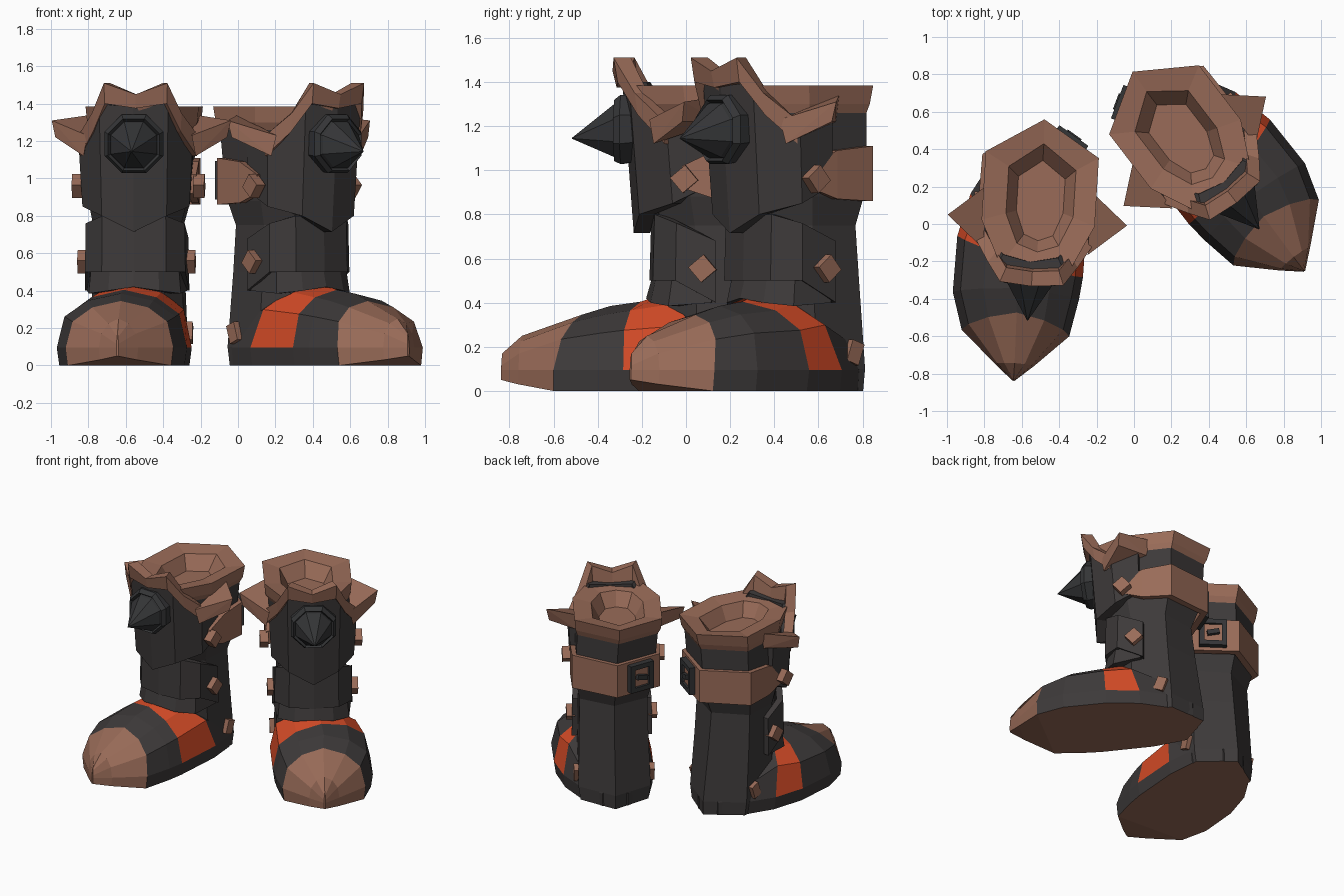
import bpy, bmesh, math
from mathutils import Matrix, Vector

if "Cube" in bpy.data.objects:
    bpy.data.objects.remove(bpy.data.objects["Cube"])


def mat(name, r, g, b):
    m = bpy.data.materials.new(name)
    m.diffuse_color = (r, g, b, 1)
    m.use_nodes = True
    m.node_tree.nodes["Principled BSDF"].inputs["Base Color"].default_value = m.diffuse_color
    return m


DARK = mat("dark leather", 0.047, 0.042, 0.042)
BROWN = mat("brown leather", 0.32, 0.148, 0.098)
ORANGE = mat("orange trim", 0.66, 0.07, 0.02)
IRON = mat("dark iron", 0.034, 0.035, 0.037)

# The boot is modelled toe to -y, outer side to -x; the second boot is its mirror image
BOOTS = {
    "left": Matrix.Translation((-0.5, 0.13, 0)) @ Matrix.Rotation(math.radians(-3.5), 4, 'Z'),
    "right": Matrix.Translation((0.25, 0.47, 0)) @ Matrix.Rotation(math.radians(37.5), 4, 'Z')
    @ Matrix.Scale(-1, 4, (1, 0, 0)),
}


def finish(name, bm, mats):
    for side, m in BOOTS.items():
        b = bm.copy()
        b.transform(m)
        bmesh.ops.recalc_face_normals(b, faces=b.faces)
        me = bpy.data.meshes.new(side + "_" + name)
        b.to_mesh(me)
        b.free()
        for x in mats:
            me.materials.append(x)
        bpy.context.collection.objects.link(bpy.data.objects.new(side + "_" + name, me))
    bm.free()


def loft(name, rings, mats, rule=None, first_cap=0):
    """Skin closed rings of equal size and cap both ends; rule(ring, point) gives the material."""
    bm = bmesh.new()
    vs = [[bm.verts.new(p) for p in r] for r in rings]
    n = len(rings[0])
    for i in range(len(vs) - 1):
        for j in range(n):
            k = (j + 1) % n
            f = bm.faces.new((vs[i][j], vs[i][k], vs[i + 1][k], vs[i + 1][j]))
            f.material_index = rule(i, j) if rule else 0
    bm.faces.new(vs[0]).material_index = first_cap
    bm.faces.new(vs[-1])
    finish(name, bm, mats)


def hull(name, pts, m):
    bm = bmesh.new()
    for p in pts:
        bm.verts.new(p)
    bmesh.ops.convex_hull(bm, input=bm.verts)
    finish(name, bm, [m])


def band(name, half, m, inner=0.85, taper=1.0, cx=0.0):
    """Curved plate from half a path of (x, y, bottom, top), mirrored about cx, with thickness."""
    path = half + [(-x, y, a, b) for x, y, a, b in reversed(half) if x != 0]
    tx = (1 + taper) / 2
    loft(name, [[(cx + x, y, b), (cx + x * tx, y * taper, a),
                 (cx + x * inner * tx, y * inner * taper, a), (cx + x * inner, y * inner, b)]
                for x, y, a, b in path], [m])


def block(name, centre, size, rot, m):
    bm = bmesh.new()
    bmesh.ops.create_cube(bm, size=1, matrix=Matrix.Translation(centre) @ rot
                          @ Matrix.Diagonal((*size, 1)))
    finish(name, bm, [m])


def section(cx, w, back, front, z):
    """Eight-sided shaft outline."""
    return [(cx + x * w, y, z) for x, y in [
        (0, back), (-1, back * 0.56), (-1, front * 0.3), (-0.62, front * 0.86),
        (0, front), (0.62, front * 0.86), (1, front * 0.3), (1, back * 0.56)]]


# Shaft
loft("shaft", [section(*p) for p in [
    (-0.03, 0.235, 0.385, -0.2, 0.0), (-0.03, 0.25, 0.385, -0.2, 0.1),
    (-0.035, 0.24, 0.33, -0.25, 0.5), (-0.035, 0.235, 0.30, -0.26, 0.75),
    (-0.03, 0.265, 0.35, -0.32, 0.88), (-0.02, 0.275, 0.38, -0.37, 1.1),
    (-0.01, 0.28, 0.385, -0.37, 1.26)]], [DARK, BROWN], first_cap=1)

# Top rim with sunken opening
loft("top_rim", [section(*p) for p in [
    (-0.01, 0.28, 0.385, -0.37, 1.26), (-0.005, 0.295, 0.405, -0.39, 1.30),
    (-0.005, 0.303, 0.43, -0.42, 1.385),
    (0, 0.18, 0.30, -0.28, 1.365), (0, 0.125, 0.21, -0.22, 1.265)]], [BROWN])

# Foot: sections from toe to heel; toe cap, dark vamp, orange stripe, heel
foot = []
for y, cx, w, h, z0, shift, shear in [
        (-0.975, -0.085, 0.006, 0.17, 0.05, 0.005, 0), (-0.89, -0.085, 0.105, 0.25, 0.03, 0.01, 0),
        (-0.72, -0.09, 0.288, 0.345, 0.0, 0.11, 0), (-0.52, -0.10, 0.338, 0.385, 0.0, 0.04, 0),
        (-0.31, -0.09, 0.342, 0.405, 0.0, -0.03, -0.09),
        (-0.01, -0.06, 0.315, 0.44, 0.0, -0.22, -0.02),
        (0.18, -0.03, 0.25, 0.3, 0.0, 0, 0), (0.33, -0.03, 0.09, 0.15, 0.0, 0, 0)]:
    half = [(0.96, z0, 0), (1, 0.095, 0), (0.88, 0.68 * h, 0.3), (0.52, 0.9 * h, 0.7)]
    foot.append([(cx + w * a, y + shift * s + shear * a, z) for a, z, s in half]
                + [(cx, y + shift, h)]
                + [(cx - w * a, y + shift * s - shear * a, z) for a, z, s in reversed(half)])


def foot_rule(i, j):
    if j == 8 or i < 2:          # underside and toe cap
        return 1
    return 2 if i == 4 and 1 <= j <= 6 else 0


loft("foot", foot, [DARK, BROWN, ORANGE], foot_rule, first_cap=1)

# Front plates: ankle cuff, lower shin, upper shin
band("ankle_cuff", [(-0.255, 0.0, 0.40, 0.5), (-0.235, -0.18, 0.385, 0.52),
                    (-0.13, -0.26, 0.40, 0.52), (0, -0.285, 0.42, 0.52)], DARK, 0.75, 1.1, -0.04)
band("lower_shin_plate", [(-0.275, 0.02, 0.40, 0.68), (-0.265, -0.16, 0.5, 0.76),
                          (-0.17, -0.265, 0.5, 0.8), (0, -0.29, 0.5, 0.8)],
     DARK, 0.85, 1.03, -0.04)
band("upper_shin_plate", [(-0.305, -0.01, 0.93, 1.28), (-0.305, -0.2, 0.85, 1.17),
                          (-0.185, -0.38, 0.80, 1.4), (0, -0.42, 0.715, 1.38)],
     DARK, 0.8, 0.88, -0.035)

# Crown-like collar and side horns
band("collar", [(-0.32, -0.22, 1.12, 1.23), (-0.24, -0.35, 1.25, 1.35), (-0.17, -0.45, 1.4, 1.51),
                (0, -0.465, 1.375, 1.45)], BROWN, 0.83, 0.96, -0.02)
for s, n in ((-1, "outer"), (1, "inner")):
    hull(n + "_horn", [(s * x - 0.01, y, z) for x, y, z in [
        (0.48, -0.11, 1.31), (0.46, -0.12, 1.22), (0.28, -0.28, 1.23), (0.3, -0.26, 1.12),
        (0.28, 0.06, 1.34), (0.28, 0.04, 1.22)]], BROWN)

# Shin spike on an eight-sided base
spike = []
for r, y, z in [(0.16, -0.34, 1.19), (0.17, -0.425, 1.185), (0.15, -0.455, 1.18),
                (0.135, -0.435, 1.18), (0.13, -0.455, 1.18), (0.002, -0.65, 1.145)]:
    spike.append([(r * math.sin(k * math.pi / 4 + math.pi / 8) - 0.03, y,
                   z + r * math.cos(k * math.pi / 4 + math.pi / 8)) for k in range(8)])
loft("shin_spike", spike, [IRON])

# Strap round the back of the calf
band("strap", [(-0.305, -0.13, 0.92, 1.02), (-0.31, 0.02, 0.87, 1.09),
               (-0.305, 0.225, 0.86, 1.11), (0, 0.415, 0.865, 1.11)], BROWN, 0.87, 1, -0.02)

# Buckle on the inner back face of the strap
turn = Matrix.Rotation(math.radians(-32), 4, 'Z')


def on_buckle(u, v, out):
    return Vector((0.135, 0.317, 0.99)) + turn @ Vector((u, out, v))


for s in (-1, 1):
    block("buckle_side", on_buckle(s * 0.078, 0, 0.02), (0.035, 0.045, 0.2), turn, IRON)
    block("buckle_bar", on_buckle(0, s * 0.085, 0.02), (0.19, 0.045, 0.035), turn, IRON)
block("buckle_backing", on_buckle(0, 0, 0.005), (0.13, 0.04, 0.15), turn, BROWN)
block("buckle_pin", on_buckle(0, 0, 0.03), (0.085, 0.04, 0.035),
      turn @ Matrix.Rotation(math.radians(12), 4, 'Y'), IRON)

# Diamond studs on both sides
tilt = Matrix.Rotation(math.radians(40), 4, 'X')
for s in (-1, 1):
    for cx, x, y, z in [(-0.025, 0.325, -0.12, 0.96), (-0.04, 0.285, -0.04, 0.555)]:
        block("stud", (cx + s * x, y, z), (0.06, 0.09, 0.09), tilt, BROWN)
    block("heel_stud", (s * 0.25 - 0.03, 0.14, 0.175), (0.06, 0.07, 0.1),
          Matrix.Rotation(math.radians(-20), 4, 'X'), BROWN)
